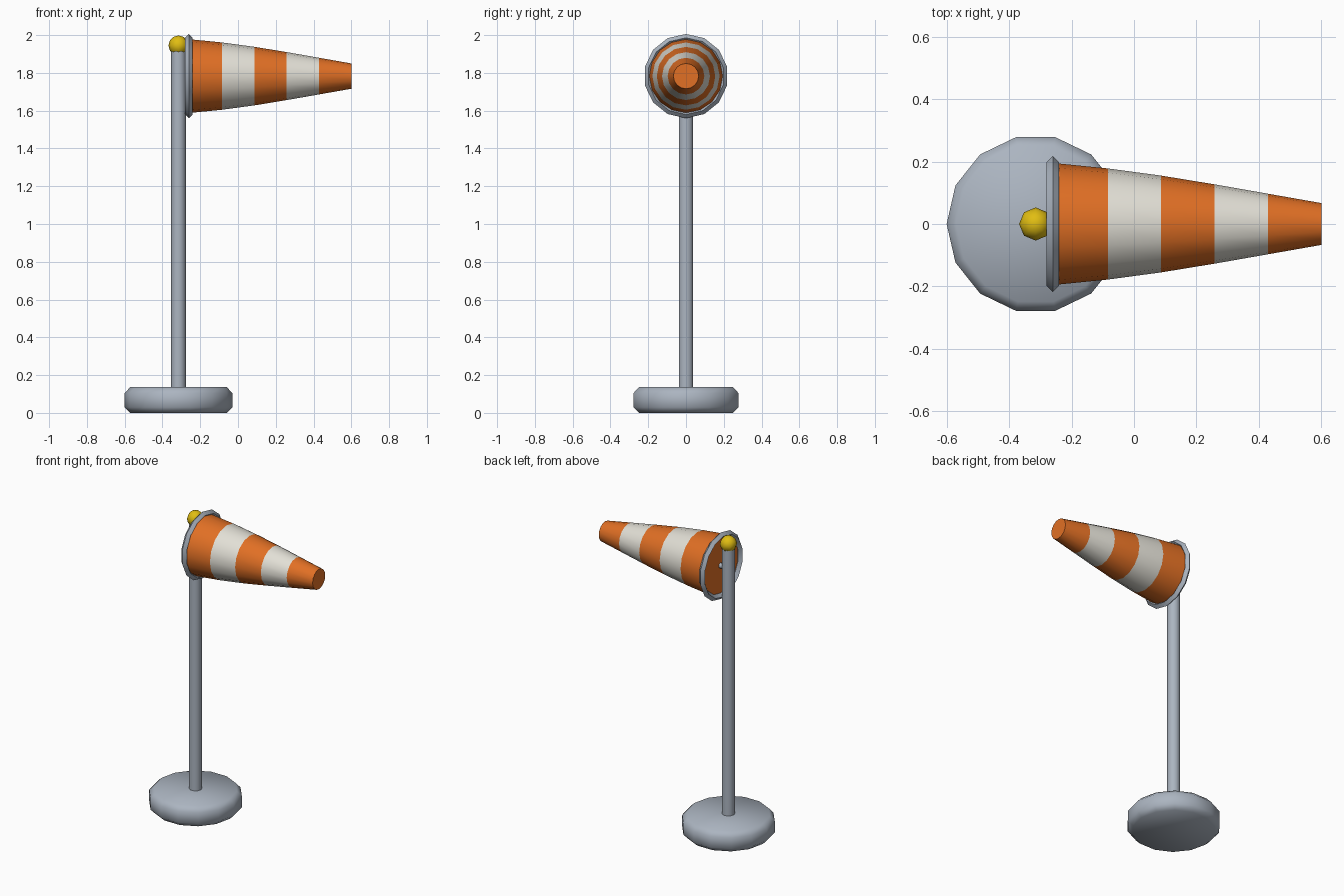
import bpy, math
from mathutils import Matrix

if "Cube" in bpy.data.objects:
    bpy.data.objects.remove(bpy.data.objects["Cube"])

POLE_X, SOCK_Z = -0.315, 1.783


def material(name, rgb):
    m = bpy.data.materials.new(name)
    m.diffuse_color = (*rgb, 1)
    m.use_nodes = True
    m.node_tree.nodes["Principled BSDF"].inputs["Base Color"].default_value = m.diffuse_color
    return m


GREY = material("grey metal", (0.41, 0.46, 0.53))
ORANGE = material("orange cloth", (0.75, 0.16, 0.018))
WHITE = material("white cloth", (0.76, 0.74, 0.67))
YELLOW = material("yellow paint", (0.75, 0.51, 0.006))


def lathe(name, profile, sides, mats, matrix, closed=False, angle=50):
    """Spin (radius, height) points about local z; cap the ends unless closed."""
    n = len(profile)
    verts = [(r * math.cos(2 * math.pi * i / sides), r * math.sin(2 * math.pi * i / sides), h)
             for r, h in profile for i in range(sides)]
    faces, slots = [], []
    for k in range(n if closed else n - 1):
        a, b = k * sides, (k + 1) % n * sides
        for i in range(sides):
            j = (i + 1) % sides
            faces.append((a + i, a + j, b + j, b + i))
            slots.append(k % len(mats))
    if not closed:
        faces += [tuple(reversed(range(sides))), tuple(range((n - 1) * sides, n * sides))]
        slots += [0, 0]
    me = bpy.data.meshes.new(name)
    me.from_pydata(verts, [], faces)
    for m in mats:
        me.materials.append(m)
    me.polygons.foreach_set("material_index", slots)
    me.transform(matrix)
    ob = bpy.data.objects.new(name, me)
    bpy.context.collection.objects.link(ob)
    smooth(ob, angle)
    return ob


def smooth(ob, angle):
    bpy.ops.object.select_all(action='DESELECT')
    ob.select_set(True)
    bpy.context.view_layer.objects.active = ob
    bpy.ops.object.shade_smooth_by_angle(angle=math.radians(angle))


upright = Matrix.Translation((POLE_X, 0, 0))
# local z -> world x, local y stays world y
sideways = Matrix.Translation((0, 0, SOCK_Z)) @ Matrix.Rotation(math.pi / 2, 4, 'Y')

# Weighted base and pole
lathe("base", [(0.255, 0), (0.285, 0.03), (0.285, 0.105), (0.255, 0.137)], 14, [GREY], upright)
lathe("pole", [(0.04, 0.12), (0.04, 1.92)], 10, [GREY], upright)

# Ball on top of the pole
bpy.ops.mesh.primitive_uv_sphere_add(segments=8, ring_count=6, radius=0.053,
                                     location=(POLE_X, 0, 1.945))
ball = bpy.context.object
ball.name = "pole_ball"
ball.data.materials.append(YELLOW)
smooth(ball, 60)

# Hoop holding the mouth of the sock, and the peg joining it to the pole
hoop = [(0.203 + 0.02 * math.cos(t * math.pi / 2), -0.26 + 0.02 * math.sin(t * math.pi / 2))
        for t in range(4)]
lathe("hoop", hoop, 14, [GREY], sideways, closed=True)
lathe("peg", [(0.018, -0.31), (0.018, -0.245)], 8, [GREY], sideways)

# Striped sock: five equal bands, alternating colours
radii = [0.195, 0.178, 0.155, 0.127, 0.097, 0.067]
lathe("sock", [(r, -0.255 + 0.171 * k) for k, r in enumerate(radii)], 16,
      [ORANGE, WHITE], sideways)
